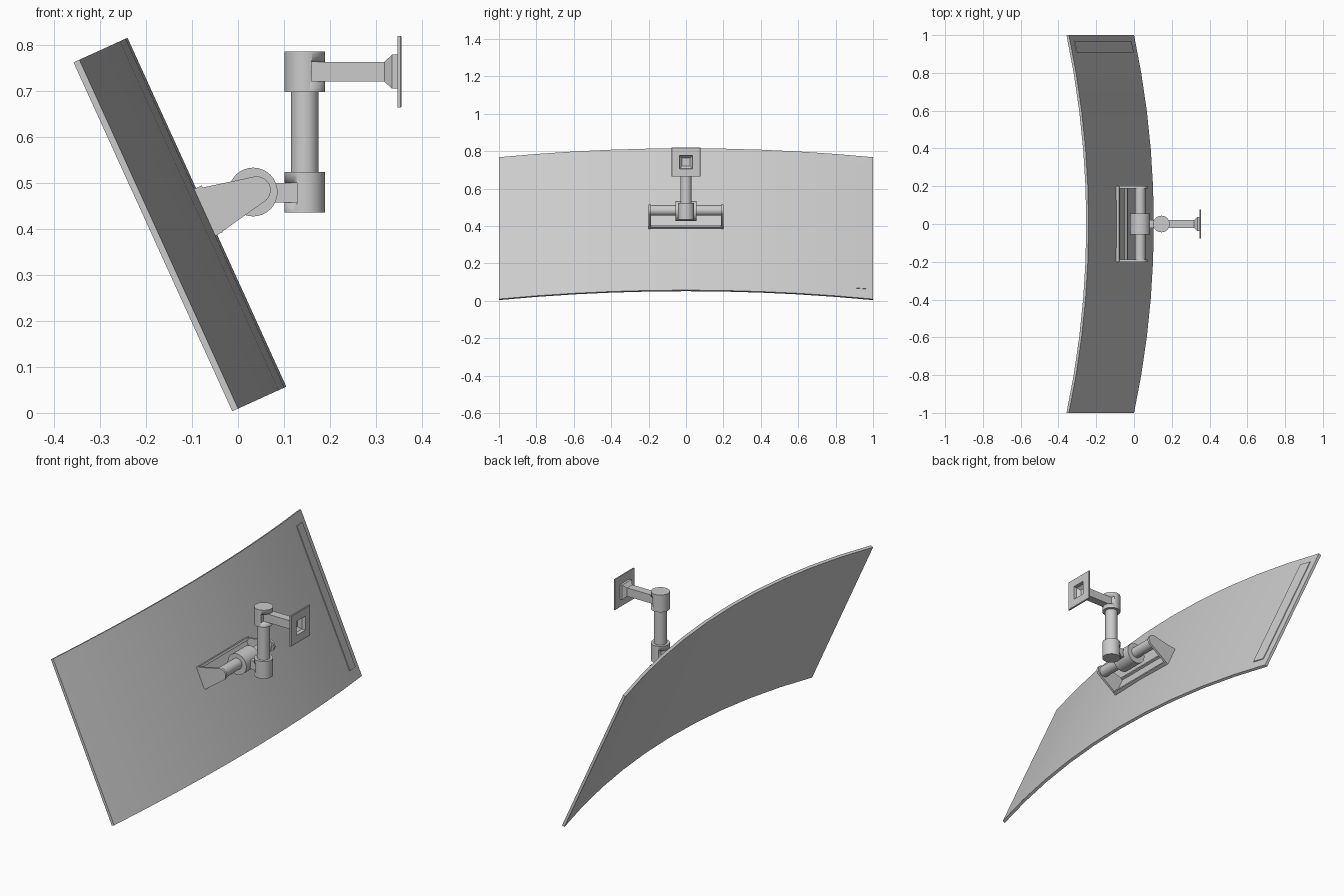
import bpy, bmesh, math
from mathutils import Vector, Matrix

if "Cube" in bpy.data.objects:
    bpy.data.objects.remove(bpy.data.objects["Cube"])

# Tilted screen frame: origin at the bottom middle of the back face
UP = Vector((-0.345, 0, 0.758)).normalized()
OUT = Vector((UP.z, 0, -UP.x))
BASE = Vector((0.105, 0, 0.057))


def finish(name, bm, angle=35):
    bmesh.ops.recalc_face_normals(bm, faces=bm.faces)
    me = bpy.data.meshes.new(name)
    bm.to_mesh(me)
    bm.free()
    ob = bpy.data.objects.new(name, me)
    bpy.context.collection.objects.link(ob)
    bpy.ops.object.select_all(action='DESELECT')
    ob.select_set(True)
    bpy.context.view_layer.objects.active = ob
    bpy.ops.object.shade_smooth_by_angle(angle=math.radians(angle))
    return ob


def loft(name, rings, closed=False):
    """Skin quads between rings of equal length; cap both ends unless closed."""
    bm = bmesh.new()
    vs = [[bm.verts.new(p) for p in r] for r in rings]
    n = len(vs[0])
    pairs = list(zip(vs, vs[1:])) + ([(vs[-1], vs[0])] if closed else [])
    for a, b in pairs:
        for i in range(n):
            j = (i + 1) % n
            bm.faces.new((a[i], a[j], b[j], b[i]))
    if not closed:
        bm.faces.new(vs[0])
        bm.faces.new(vs[-1])
    return finish(name, bm)


def slab(name, ys, s0, s1, d0, d1, sag=lambda y: 0):
    """Slab parallel to the screen, optionally following its curve."""
    return loft(name, [[BASE + UP * s + OUT * (d - sag(y)) + Vector((0, y, 0))
                        for s, d in ((s0, d0), (s1, d0), (s1, d1), (s0, d1))] for y in ys])


def cylinder(name, centre, r, length, axis='Z'):
    bm = bmesh.new()
    bmesh.ops.create_cone(bm, cap_ends=True, segments=32, radius1=r, radius2=r, depth=length)
    rot = Matrix.Rotation(math.pi / 2, 4, 'X') if axis == 'Y' else Matrix()
    bm.transform(Matrix.Translation(centre) @ rot)
    return finish(name, bm)


def box(name, x0, x1, y0, y1, z0, z1):
    sec = ((y0, z0), (y1, z0), (y1, z1), (y0, z1))
    return loft(name, [[(x, y, z) for y, z in sec] for x in (x0, x1)])


def notch(ob, *dims):
    """Cut a box-shaped slot out of an object."""
    cutter = box("cutter", *dims)
    mod = ob.modifiers.new("slot", 'BOOLEAN')
    mod.operation, mod.object, mod.solver = 'DIFFERENCE', cutter, 'EXACT'
    bpy.context.view_layer.objects.active = ob
    bpy.ops.object.modifier_apply(modifier=mod.name)
    bpy.data.objects.remove(cutter)


# Curved screen and the thin strip on its back
R = (1 + 0.115 ** 2) / (2 * 0.115)
arc = lambda y: R - math.sqrt(R * R - y * y)
slab("curved_screen", [-1 + 0.2 * i for i in range(11)], 0, 0.833, -0.014, 0, arc)
slab("back_strip", (0.907, 0.968), 0.055, 0.78, -0.004, 0.003, arc)

# Bracket: base plate, two rails and rounded side cheeks
slab("bracket_plate", (-0.2, 0.2), 0.363, 0.474, -0.008, 0.003)
slab("bracket_lower_rail", (-0.2, 0.2), 0.363, 0.375, -0.006, 0.014)
slab("bracket_upper_rail", (-0.2, 0.2), 0.462, 0.474, -0.006, 0.014)
cheek = [(-0.047, 0.385), (-0.04, 0.39)]
cheek += [(0.041 + 0.03 * math.cos(a), 0.484 + 0.03 * math.sin(a))
          for a in (math.radians(-45 + 18 * i) for i in range(9))]
cheek += [(-0.085, 0.488), (-0.095, 0.484)]
for side, tag in ((-1, "front"), (1, "rear")):
    loft("bracket_cheek_" + tag, [[(x, side * y, z) for x, z in cheek] for y in (0.188, 0.2)])

# Tilt hinge
cylinder("tilt_rod", (0.033, 0, 0.483), 0.028, 0.38, 'Y')
cylinder("tilt_barrel", (0.033, 0, 0.48), 0.053, 0.11, 'Y')
box("hinge_link", 0.06, 0.128, -0.02, 0.02, 0.457, 0.5)

# Vertical post with slotted end knuckles
cylinder("post", (0.145, 0, 0.61), 0.03, 0.18)
low = cylinder("lower_knuckle", (0.145, 0, 0.479), 0.044, 0.088)
notch(low, 0.05, 0.128, -0.1, 0.1, 0.457, 0.5)
top = cylinder("upper_knuckle", (0.145, 0, 0.741), 0.044, 0.088)
notch(top, 0.16, 0.25, -0.1, 0.1, 0.72, 0.763)

# Wall arm and hollow square wall plate
ZA = 0.7415
box("wall_arm", 0.16, 0.322, -0.021, 0.021, 0.72, 0.763)
profile = [(0.318, 0.0215), (0.335, 0.037), (0.347, 0.037), (0.347, 0.078), (0.353, 0.078),
           (0.355, 0.076), (0.355, 0.036), (0.337, 0.035), (0.321, 0.0205)]
loft("wall_plate", [[(x, sy * h, ZA + sz * h) for sy, sz in ((-1, -1), (1, -1), (1, 1), (-1, 1))]
                    for x, h in profile], closed=True)
